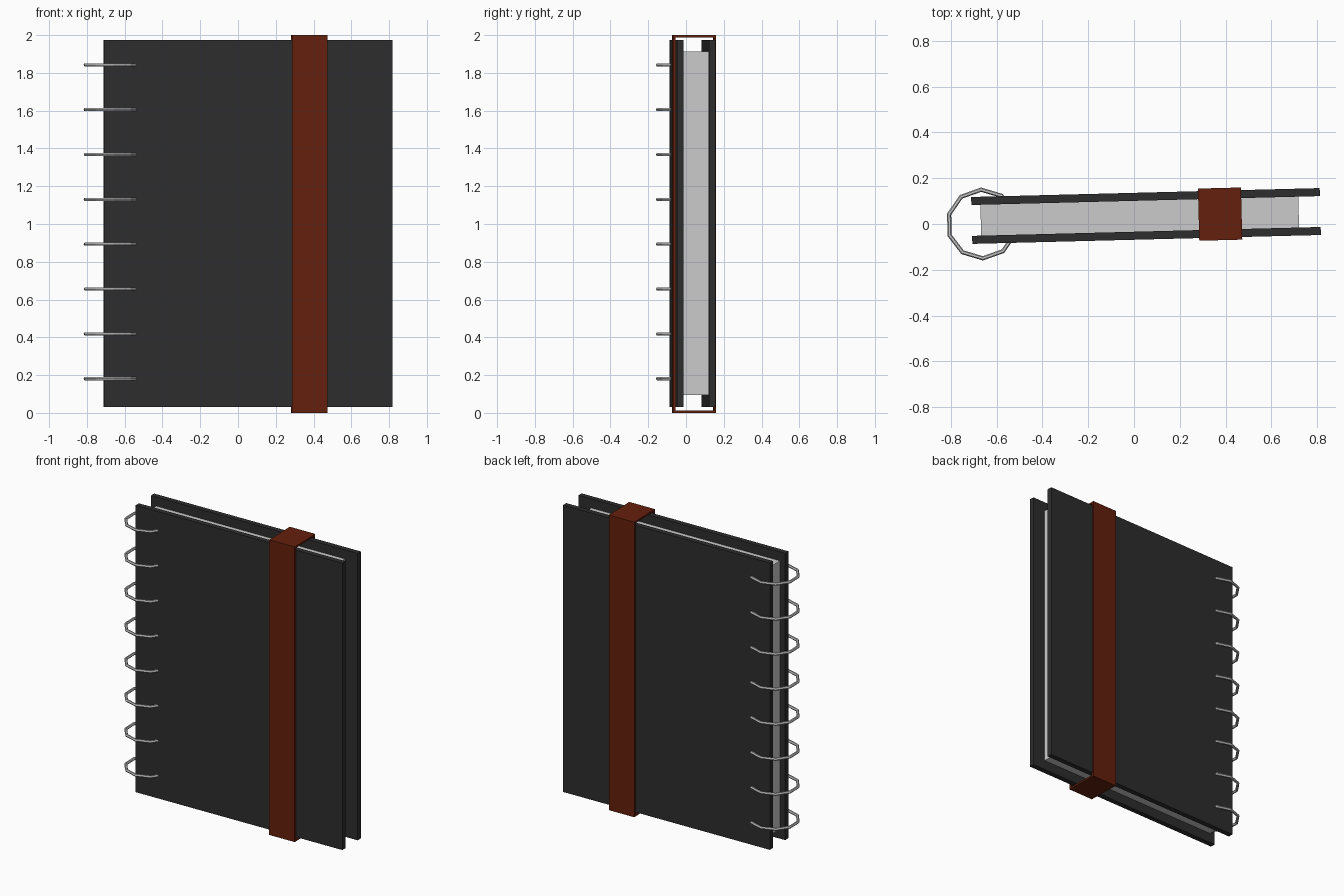
import bpy, bmesh, math
from mathutils import Matrix

if "Cube" in bpy.data.objects:
    bpy.data.objects.remove(bpy.data.objects["Cube"])

# whole book is turned slightly about z
FRAME = Matrix.Translation((0.0525, 0.035, 0)) @ Matrix.Rotation(math.radians(1.46), 4, 'Z')


def material(name, rgb):
    m = bpy.data.materials.new(name)
    m.diffuse_color = (*rgb, 1)
    m.use_nodes = True
    m.node_tree.nodes["Principled BSDF"].inputs["Base Color"].default_value = m.diffuse_color
    return m


black = material("cover black", (0.027, 0.027, 0.027))
grey = material("paper and wire grey", (0.6, 0.6, 0.6))
red = material("strap red brown", (0.127, 0.0145, 0.0037))


def finish(bm, name, mat):
    bmesh.ops.recalc_face_normals(bm, faces=bm.faces)
    me = bpy.data.meshes.new(name)
    bm.to_mesh(me)
    bm.free()
    me.materials.append(mat)
    ob = bpy.data.objects.new(name, me)
    ob.matrix_world = FRAME
    bpy.context.collection.objects.link(ob)
    return ob


def box(name, mat, x, y, z):
    bm = bmesh.new()
    bmesh.ops.create_cube(bm, size=1)
    for v in bm.verts:
        for i, (a, b) in enumerate((x, y, z)):
            v.co[i] = a if v.co[i] < 0 else b
    return finish(bm, name, mat)


# covers and page block
box("front_cover", black, (-0.762, 0.762), (-0.1025, -0.0675), (0.03, 1.974))
box("back_cover", black, (-0.762, 0.762), (0.0675, 0.1025), (0.03, 1.974))
box("pages", grey, (-0.7225, 0.6675), (-0.0675, 0.0675), (0.095, 1.913))

# elastic strap: rectangular loop around the book
bm = bmesh.new()
T = 0.012
loops = []
for x in (0.23, 0.418):
    for t in (0, T):
        h = 0.114 - t
        loops.append([bm.verts.new((x, y, z)) for y, z in
                      ((-h, t), (h, t), (h, 2 - t), (-h, 2 - t))])
lo, li, ro, ri = loops
for a, b in ((lo, li), (li, ri), (ri, ro), (ro, lo)):
    for i in range(4):
        j = (i + 1) % 4
        bm.faces.new((a[i], a[j], b[j], b[i]))
finish(bm, "strap", red)

# ten-sided binding rings
SEG, SIDES, R, r = 10, 6, 0.150, 0.0095
for n in range(8):
    bm = bmesh.new()
    rows = []
    for i in range(SEG):
        a = math.pi / 2 + i * math.tau / SEG
        row = []
        for k in range(SIDES):
            b = k * math.tau / SIDES
            d = R + r * math.cos(b)
            row.append(bm.verts.new((-0.7175 + d * math.cos(a), -0.0167 + d * math.sin(a),
                                     0.181 + n * 0.2374 + r * math.sin(b))))
        rows.append(row)
    for i in range(SEG):
        for k in range(SIDES):
            p, q, k2 = rows[i], rows[(i + 1) % SEG], (k + 1) % SIDES
            bm.faces.new((p[k], q[k], q[k2], p[k2]))
    finish(bm, f"binding_ring_{n + 1}", grey)
